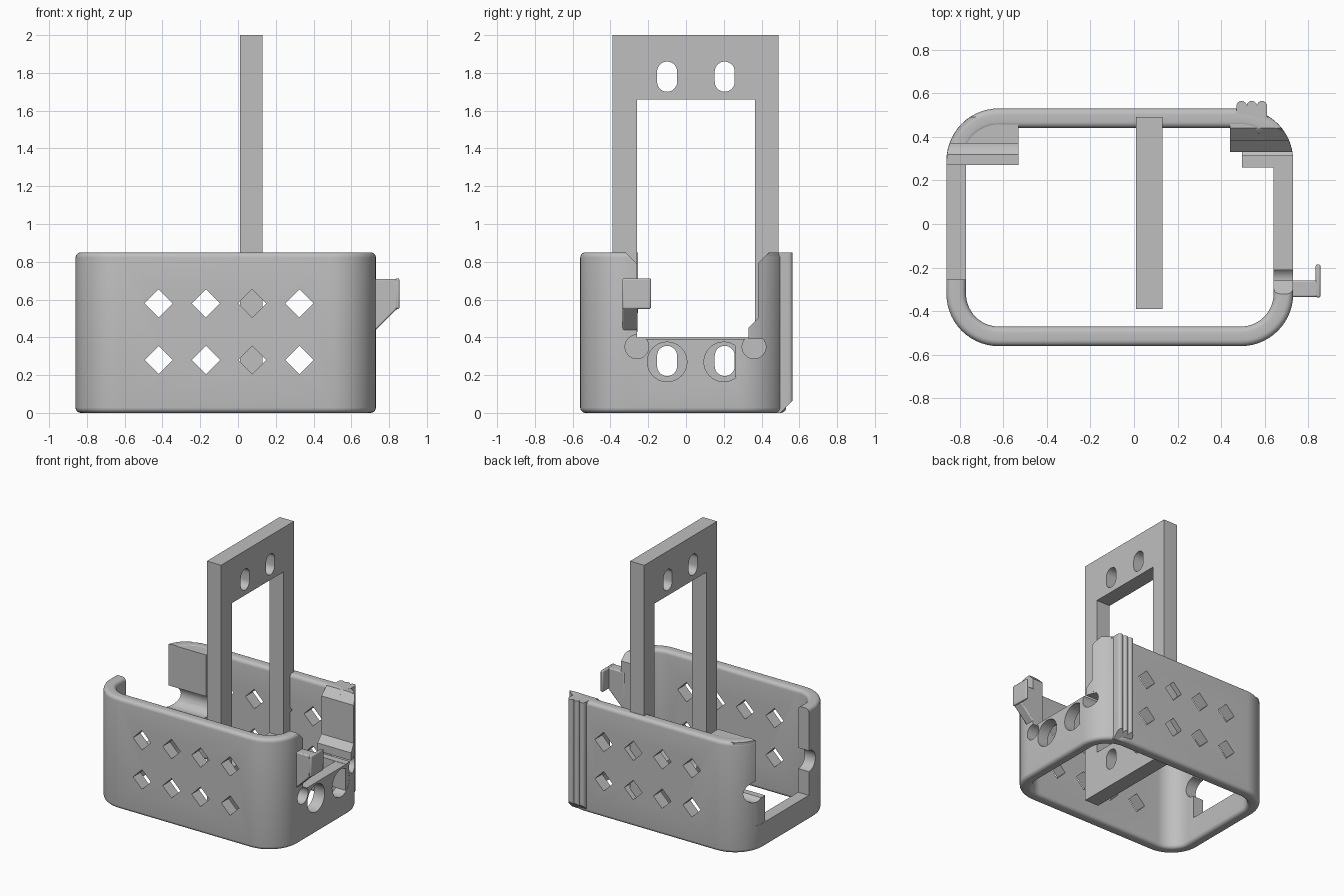
import bpy, bmesh, math

if "Cube" in bpy.data.objects:
    bpy.data.objects.remove(bpy.data.objects["Cube"])

grey = bpy.data.materials.new("plain grey")
grey.diffuse_color = (0.52, 0.52, 0.52, 1)
grey.use_nodes = True
grey.node_tree.nodes["Principled BSDF"].inputs["Base Color"].default_value = grey.diffuse_color


def finish(name, bm):
    bmesh.ops.recalc_face_normals(bm, faces=bm.faces[:])
    me = bpy.data.meshes.new(name)
    bm.to_mesh(me)
    bm.free()
    me.materials.append(grey)
    ob = bpy.data.objects.new(name, me)
    bpy.context.collection.objects.link(ob)
    return ob


def prism(name, pts, lo, hi, axis="x"):
    """Extrude a 2D outline along an axis: x takes (y,z), y takes (x,z), z takes (x,y)."""
    place = {"x": lambda a, b, t: (t, a, b),
             "y": lambda a, b, t: (a, t, b),
             "z": lambda a, b, t: (a, b, t)}[axis]
    bm = bmesh.new()
    ends = [[bm.verts.new(place(a, b, t)) for a, b in pts] for t in (lo, hi)]
    for e in ends:
        bm.faces.new(e)
    n = len(pts)
    for i in range(n):
        j = (i + 1) % n
        bm.faces.new((ends[0][i], ends[0][j], ends[1][j], ends[1][i]))
    return finish(name, bm)


def rect(a0, a1, b0, b1):
    return [(a0, b0), (a1, b0), (a1, b1), (a0, b1)]


def arc(ca, cb, r, start, end, n):
    return [(ca + r * math.cos(math.radians(start + (end - start) * i / n)),
             cb + r * math.sin(math.radians(start + (end - start) * i / n)))
            for i in range(n + 1)]


def circle(ca, cb, r):
    return arc(ca, cb, r, 0, 360, 32)[:-1]


def slot(ca, cb, r, half):
    return arc(ca, cb + half, r, 0, 180, 14) + arc(ca, cb - half, r, 180, 360, 14)


def boolean(ob, tools, op="DIFFERENCE"):
    for t in tools:
        m = ob.modifiers.new("cut", "BOOLEAN")
        m.operation, m.solver, m.object = op, "EXACT", t
        bpy.context.view_layer.objects.active = ob
        bpy.ops.object.modifier_apply(modifier=m.name)
        bpy.data.objects.remove(t)


X0, X1, Y0, Y1, H = -0.86, 0.73, -0.56, 0.53, 0.85
R, WALL, F = 0.24, 0.09, 0.028


def outline(d):
    """Rounded rectangle inset by d."""
    r = R - d
    return (arc(X1 - R, Y1 - R, r, 0, 90, 14) + arc(X0 + R, Y1 - R, r, 90, 180, 14)
            + arc(X0 + R, Y0 + R, r, 180, 270, 14) + arc(X1 - R, Y0 + R, r, 270, 360, 14))


# Basket wall: rounded cross-section swept round a rounded rectangle
section = (arc(F, F, F, 180, 270, 5) + arc(WALL - F, F, F, 270, 360, 5)
           + arc(WALL - F, H - F, F, 0, 90, 5) + arc(F, H - F, F, 90, 180, 5))
bm = bmesh.new()
rings = [[bm.verts.new((x, y, z)) for x, y in outline(d)] for d, z in section]
for k in range(len(rings)):
    a, b = rings[k], rings[(k + 1) % len(rings)]
    for i in range(len(a)):
        j = (i + 1) % len(a)
        bm.faces.new((a[i], a[j], b[j], b[i]))
wall = finish("basket_wall", bm)

# Openings in both end walls, with the right one chamfered at its top
cuts = [prism("left_opening", rect(-0.255, 0.37, 0.19, 1), -1, -0.56),
        prism("right_opening", [(-0.26, 0.39), (0.38, 0.39), (0.38, 0.79), (0.50, 0.91),
                                (-0.38, 0.91), (-0.26, 0.79)], 0.56, 1)]
# Round notches and large holes in the end walls
cuts += [prism("notch", circle(y, 0.45, 0.08), -1, -0.5) for y in (-0.255, 0.37)]
cuts += [prism("notch", circle(y, 0.35, 0.063), 0.4, 1) for y in (-0.26, 0.36)]
cuts += [prism("hole", circle(y, 0.27, 0.105), 0.56, 1) for y in (-0.10, 0.20)]
# Diamond holes through the front and back
for x in (-0.42, -0.17, 0.075, 0.325):
    for z in (0.28, 0.58):
        d = 0.075
        cuts.append(prism("diamond", [(x - d, z), (x, z - d), (x + d, z), (x, z + d)],
                          -1, 1, "y"))
boolean(wall, cuts)

# Stepped corner blocks, trimmed to the rounded corner
left_block = prism("left_corner_block",
                   [(0.49, 0.19), (0.27, 0.19), (0.27, 0.39), (0.37, 0.39),
                    (0.37, H - 0.003), (0.49, H - 0.003)], -0.9, -0.53)
boolean(left_block, [prism("notch", circle(0.37, 0.45, 0.08), -1, -0.5)])
right_block = prism("right_corner_block",
                    [(0.49, 0.39), (0.33, 0.39), (0.33, 0.45), (0.38, 0.50), (0.38, 0.79),
                     (0.44, H - 0.002), (0.49, H - 0.002)], 0.44, 0.8)
right_shelf = prism("right_shelf", rect(0.26, 0.49, 0.19, 0.392), 0.495, 0.8)
boolean(right_shelf, [prism("notch", circle(0.36, 0.35, 0.063), 0.4, 1)])
for block in (left_block, right_block, right_shelf):
    boolean(block, [prism("trim", outline(0.001), -0.1, 1, "z")], "INTERSECT")

# Grip ridges on the back corner, sloped at the bottom
pts = [(0.61, 0.48), (0.61, 0.54)]
for cx in (0.587, 0.54, 0.493):
    pts += arc(cx, 0.541, 0.0235, 0, 180, 8)
pts += [(0.47, 0.54), (0.47, 0.48)]
clean = [p for i, p in enumerate(pts) if i == 0 or math.dist(p, pts[i - 1]) > 0.002]
ridges = prism("grip_ridges", clean, 0, H, "z")
boolean(ridges, [prism("slope", [(0.49, -0.01), (0.60, 0.10), (0.60, -0.01)], 0.4, 0.7)])

# Side hook: bracket with a sloped underside and a bent tip
bracket = prism("hook_bracket", [(0.70, 0.41), (0.73, 0.44), (0.852, 0.56), (0.852, 0.71),
                                 (0.70, 0.71)], -0.335, -0.258, "y")
tip = prism("hook_tip", rect(-0.337, -0.185, 0.55, 0.712), 0.833, 0.855)
for ob in (bracket, tip):
    m = ob.modifiers.new("soft_edges", "BEVEL")
    m.width, m.segments = 0.008, 2

# Tall frame with a window and four slots
frame = prism("tall_frame", rect(-0.39, 0.49, 0.06, 2.0), 0.01, 0.13)
boolean(frame, [prism("window", rect(-0.26, 0.365, 0.40, 1.66), -0.2, 0.3)]
        + [prism("slot", slot(y, z, 0.053, 0.027), -0.2, 0.3)
           for y in (-0.10, 0.205) for z in (0.275, 1.78)])

# Smooth the curves, keep the edges sharp
for ob in bpy.context.scene.objects:
    ob.select_set(True)
bpy.context.view_layer.objects.active = wall
bpy.ops.object.shade_smooth_by_angle(angle=math.radians(30))
